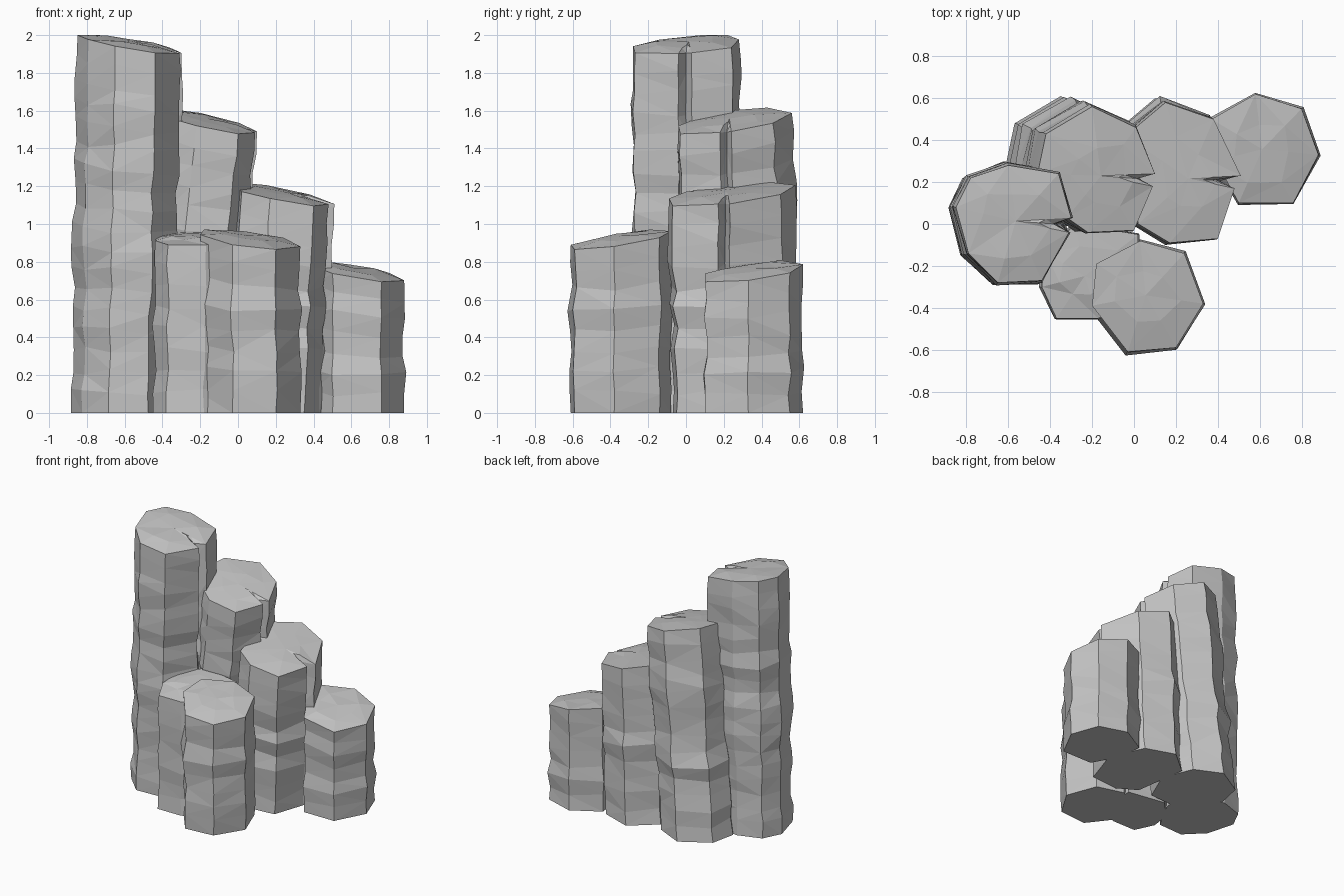
import bpy, bmesh, random
from mathutils import Vector

random.seed(4)

cube = bpy.data.objects.get("Cube")
if cube:
    bpy.data.objects.remove(cube)

# One pale stone colour for every column
stone = bpy.data.materials.new("pale_grey_stone")
stone.use_nodes = True
colour = (0.56, 0.56, 0.56, 1)
stone.diffuse_color = colour
stone.node_tree.nodes["Principled BSDF"].inputs["Base Color"].default_value = colour


def cracked(outline, centre, edge, depth):
    """Corners as (point, inward notch); the given edge gets a notch in its middle."""
    corners = []
    for i, p in enumerate(outline):
        corners.append((p, Vector((0, 0))))
        if i == edge:
            middle = (p + outline[(i + 1) % len(outline)]) / 2
            corners.append((middle, (centre - middle).normalized() * depth))
    return corners


def add_column(name, outline, height, slope, lean, crack=(-1, 0)):
    """Rough prism: outline seen from above, tilted top, base shifted by lean."""
    outline = [Vector(p) for p in outline]
    centre = sum(outline, Vector((0, 0))) / len(outline)
    corners = cracked(outline, centre, *crack)
    slope, lean = Vector(slope), Vector(lean)
    bm = bmesh.new()

    def top_z(p):
        return min(2, height + slope.dot(p - centre))

    # Weathered rings from the ground to the sloping rim
    count = max(6, round(height / 0.11))
    rings = []
    for r in range(count + 1):
        t = r / count
        swell = random.uniform(-0.01, 0.012) if 0 < r < count else 0
        wobble = Vector((random.uniform(-1, 1), random.uniform(-1, 1))) * 0.006
        ring = []
        for p, notch in corners:
            q = p + lean * (1 - t) + notch * max(0, t - 0.3) / 0.7
            out = (p - centre).normalized()
            if 0 < r < count:
                q = q + wobble + out * (swell + random.uniform(-0.007, 0.007))
            drop = random.uniform(-0.02, 0.02) if 0 < r < count else 0
            ring.append(bm.verts.new((q.x, q.y, top_z(p) * t + drop)))
        rings.append(ring)

    n = len(corners)

    def bridge(a, b):
        for i in range(n):
            j = (i + 1) % n
            bm.faces.new((a[i], a[j], b[j], b[i]))

    for low, high in zip(rings, rings[1:]):
        bridge(low, high)

    # Faceted, slightly domed cap and a flat underside
    inner = []
    for v in rings[-1]:
        p = centre.lerp(v.co.xy, random.uniform(0.4, 0.65))
        inner.append(bm.verts.new((p.x, p.y, min(2, top_z(p) + random.uniform(0.006, 0.022)))))
    bridge(rings[-1], inner)
    peak = bm.verts.new((centre.x, centre.y, top_z(centre) + 0.018))
    for i in range(n):
        bm.faces.new((inner[i], inner[(i + 1) % n], peak))
    bm.faces.new(rings[0])

    bmesh.ops.triangulate(bm, faces=bm.faces[:])
    bmesh.ops.recalc_face_normals(bm, faces=bm.faces[:])
    mesh = bpy.data.meshes.new(name)
    bm.to_mesh(mesh)
    bm.free()
    mesh.materials.append(stone)
    obj = bpy.data.objects.new(name, mesh)
    bpy.context.collection.objects.link(obj)


# Stepped back row, tallest to shortest
add_column("tallest_column",
           [(-0.85, 0.08), (-0.79, -0.14), (-0.65, -0.28), (-0.44, -0.27), (-0.31, -0.04),
            (-0.3, 0.03), (-0.36, 0.24), (-0.6, 0.28), (-0.78, 0.22)],
           1.95, (-0.17, 0.08), (-0.035, 0), (4, 0.08))
add_column("second_column",
           [(-0.46, 0.24), (-0.32, 0.03), (-0.22, -0.04), (0, -0.03), (0.09, 0.18),
            (0.1, 0.24), (0.01, 0.46), (-0.2, 0.56), (-0.42, 0.43)],
           1.54, (-0.2, 0.12), (-0.15, 0.05), (4, 0.08))
add_column("third_column",
           [(-0.04, 0.42), (0.02, 0), (0.17, -0.09), (0.4, -0.07), (0.48, 0.17),
            (0.51, 0.23), (0.38, 0.5), (0.15, 0.58)],
           1.15, (-0.18, 0.1), (-0.05, 0.02), (4, 0.12))
add_column("end_column",
           [(0.37, 0.5), (0.39, 0.3), (0.5, 0.1), (0.76, 0.1), (0.88, 0.33),
            (0.8, 0.55), (0.58, 0.62)],
           0.75, (-0.17, 0.12), (0, 0))

# Short pair in front
add_column("front_left_column",
           [(-0.44, -0.3), (-0.37, -0.45), (-0.17, -0.45), (0.01, -0.35), (0.02, -0.05),
            (-0.28, 0), (-0.42, -0.14)],
           0.92, (0, 0.15), (-0.01, 0))
add_column("front_right_column",
           [(-0.18, -0.19), (-0.2, -0.39), (-0.03, -0.61), (0.2, -0.59), (0.33, -0.38),
            (0.24, -0.14), (0.03, -0.08)],
           0.92, (-0.12, 0.15), (0, 0))
